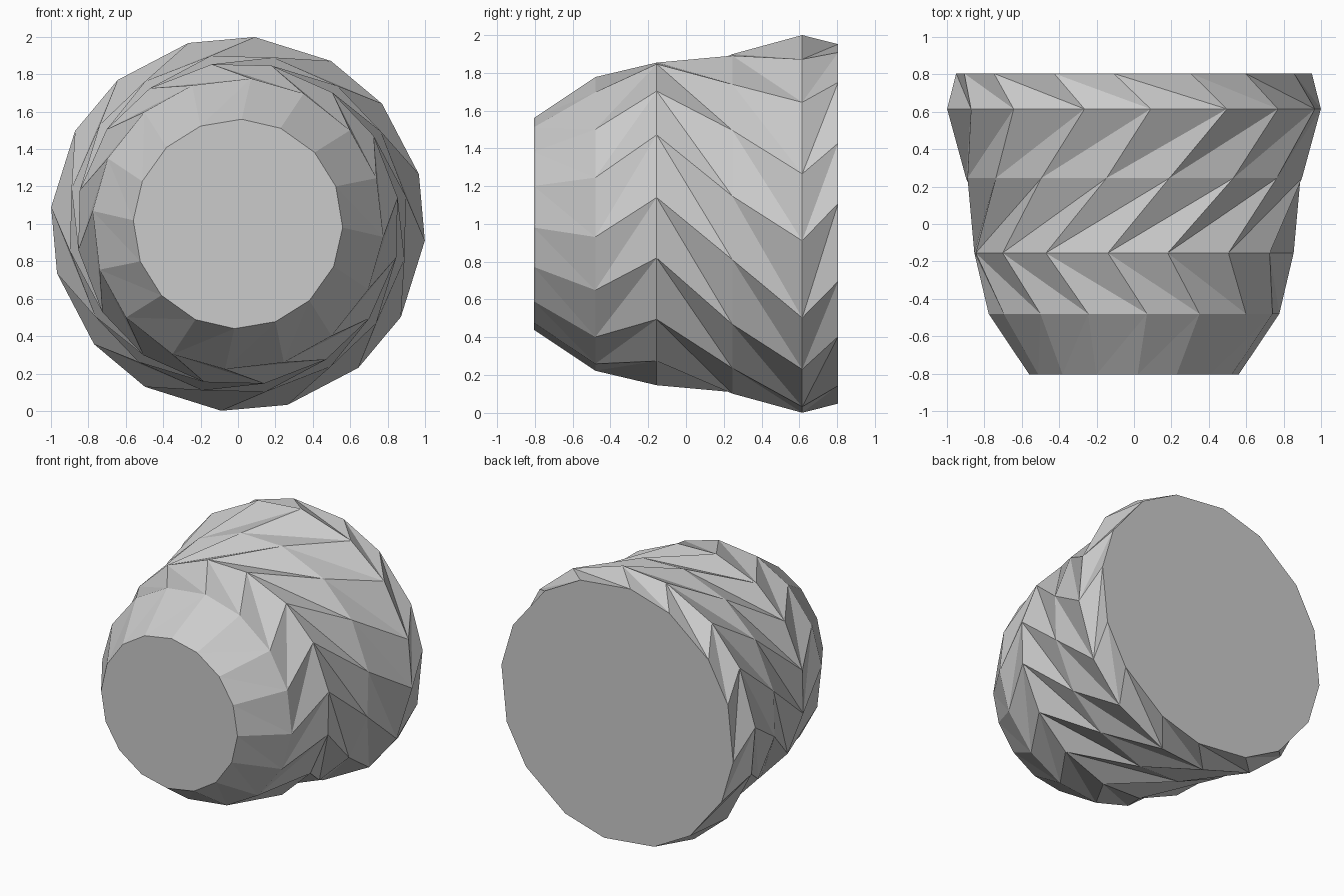
import bpy, bmesh
from math import radians, cos, sin

cube = bpy.data.objects.get("Cube")
if cube:
    bpy.data.objects.remove(cube, do_unlink=True)

SIDES = 16

# One flat grey for the whole body
grey = bpy.data.materials.new("light_grey")
grey.use_nodes = True
colour = (0.6, 0.6, 0.6, 1)
grey.diffuse_color = colour
grey.node_tree.nodes["Principled BSDF"].inputs["Base Color"].default_value = colour

# Rings from front to back: y, radius, start angle, gap inside each pair of corners
RINGS = [
    (-0.805, 0.56, -2.0, 23.0),
    (-0.48, 0.78, -5.1, 23.4),
    (-0.155, 0.865, 9.3, 23.7),
    (0.245, 0.91, -12.0, 21.3),
    (0.615, 1.003, -29.7, 24.6),
    (0.805, 0.957, -18.5, 25.0),
]


def add_ring(bm, y, radius, start, gap):
    """Corners come in pairs, one pair every eighth of a turn."""
    ring = []
    for i in range(SIDES):
        a = radians(start + 45 * (i // 2) + gap * (i % 2))
        ring.append(bm.verts.new((radius * cos(a), y, 1 + radius * sin(a))))
    return ring


def add_band(bm, low, high, twist):
    """Join two rings with triangles, folding inward along the long diagonal."""
    for i in range(SIDES):
        j = (i + 1) % SIDES
        a, b, c, d = low[i], low[j], high[j], high[i]
        if twist > 0:
            triangles = ((a, b, c), (a, c, d))
        else:
            triangles = ((a, b, d), (b, c, d))
        for tri in triangles:
            bm.faces.new(tri)


# Twisted, folded pot body lying on its side
bm = bmesh.new()
rings = [add_ring(bm, *spec) for spec in RINGS]
for k in range(len(rings) - 1):
    add_band(bm, rings[k], rings[k + 1], RINGS[k + 1][2] - RINGS[k][2])

# Flat end caps
bm.faces.new(rings[0])
bm.faces.new(rings[-1])
bmesh.ops.recalc_face_normals(bm, faces=bm.faces[:])

mesh = bpy.data.meshes.new("folded_pot")
bm.to_mesh(mesh)
bm.free()
mesh.materials.append(grey)
pot = bpy.data.objects.new("folded_pot", mesh)
bpy.context.collection.objects.link(pot)
